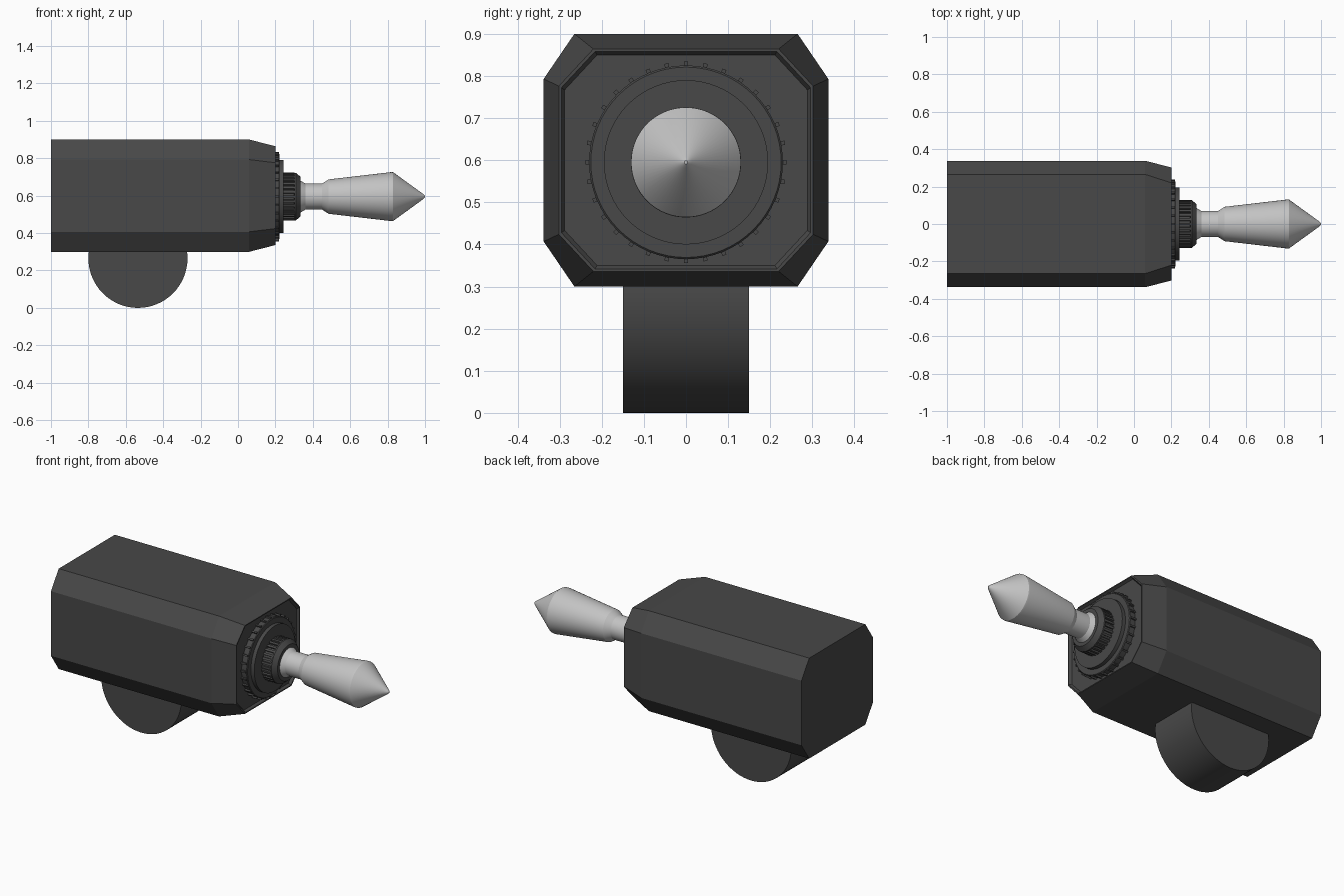
import bpy, bmesh, math
from mathutils import Matrix, Vector

if "Cube" in bpy.data.objects:
    bpy.data.objects.remove(bpy.data.objects["Cube"])

ZC = 0.595  # height of the drill axis


def material(name, v):
    m = bpy.data.materials.new(name)
    m.diffuse_color = (v, v, v, 1)
    m.use_nodes = True
    m.node_tree.nodes["Principled BSDF"].inputs["Base Color"].default_value = m.diffuse_color
    return m


DARK = material("dark grey", 0.065)
STEEL = material("light steel", 0.55)


def finish(name, bm, mat, smooth=True):
    bmesh.ops.recalc_face_normals(bm, faces=bm.faces)
    me = bpy.data.meshes.new(name)
    bm.to_mesh(me)
    bm.free()
    ob = bpy.data.objects.new(name, me)
    bpy.context.collection.objects.link(ob)
    me.materials.append(mat)
    if smooth:
        bpy.ops.object.select_all(action='DESELECT')
        ob.select_set(True)
        bpy.context.view_layer.objects.active = ob
        bpy.ops.object.shade_smooth_by_angle(angle=math.radians(20))
    return ob


def loft(name, rings, mat, smooth):
    """Skin a list of closed rings and cap both ends."""
    bm = bmesh.new()
    loops = [[bm.verts.new(p) for p in r] for r in rings]
    n = len(loops[0])
    for a, b in zip(loops, loops[1:]):
        for i in range(n):
            j = (i + 1) % n
            bm.faces.new((a[i], a[j], b[j], b[i]))
    bm.faces.new(loops[0])
    bm.faces.new(loops[-1])
    return finish(name, bm, mat, smooth)


def lathe(name, profile, mat, seg=64):
    """Turn an (x, radius) profile about the drill axis."""
    rings = [[(x, r * math.cos(i * math.tau / seg), ZC + r * math.sin(i * math.tau / seg))
              for i in range(seg)] for x, r in profile]
    return loft(name, rings, mat, True)


def octagon(x, hy, hz, cy, cz):
    """Chamfered rectangle in the YZ plane."""
    a, b = hy - cy, hz - cz
    pts = [(hy, -b), (hy, b), (a, hz), (-a, hz), (-hy, b), (-hy, -b), (-a, -hz), (a, -hz)]
    return [(x, y, 0.6 + z) for y, z in pts]


def teeth(name, count, radius, x0, x1, width, depth):
    """Ring of small blocks round the drill axis."""
    bm = bmesh.new()
    for i in range(count):
        m = (Matrix.Translation((0, 0, ZC)) @ Matrix.Rotation(i * math.tau / count, 4, 'X')
             @ Matrix.Translation(((x0 + x1) / 2, 0, radius))
             @ Matrix.Diagonal((x1 - x0, width, depth, 1)))
        bmesh.ops.create_cube(bm, size=1, matrix=m)
    return finish(name, bm, DARK, False)


# Main housing with tapered nose and recessed front panel
loft("housing", [
    octagon(-1.0, 0.338, 0.30, 0.073, 0.107),
    octagon(0.06, 0.338, 0.30, 0.073, 0.107),
    octagon(0.20, 0.302, 0.264, 0.082, 0.088),
    octagon(0.20, 0.296, 0.258, 0.080, 0.086),
    octagon(0.185, 0.288, 0.250, 0.077, 0.083),
], DARK, False)

# Roller under the housing
bm = bmesh.new()
bmesh.ops.create_cone(bm, cap_ends=True, segments=64, radius1=0.265, radius2=0.265, depth=0.298,
                      matrix=Matrix.Translation((-0.535, 0, 0.265)) @ Matrix.Rotation(math.pi / 2, 4, 'X'))
finish("roller", bm, DARK)

# Stepped mounting discs
lathe("toothed_disc", [(0.18, 0.230), (0.218, 0.230), (0.222, 0.226)], DARK)
teeth("disc_teeth", 32, 0.232, 0.185, 0.218, 0.010, 0.014)
lathe("inner_disc", [(0.21, 0.195), (0.244, 0.195)], DARK)

# Ribbed chuck collar
lathe("collar", [(0.24, 0.118), (0.30, 0.118), (0.305, 0.112), (0.335, 0.098)], DARK)
teeth("collar_ribs", 32, 0.120, 0.244, 0.302, 0.013, 0.016)
lathe("collar_lip", [(0.302, 0.127), (0.310, 0.127), (0.335, 0.105)], DARK)

# Drill spike
lathe("spike", [(0.30, 0.085), (0.335, 0.085), (0.36, 0.070), (0.45, 0.070), (0.485, 0.092),
                (0.82, 0.131), (0.83, 0.130), (0.99, 0.014), (1.0, 0.004)], STEEL)
